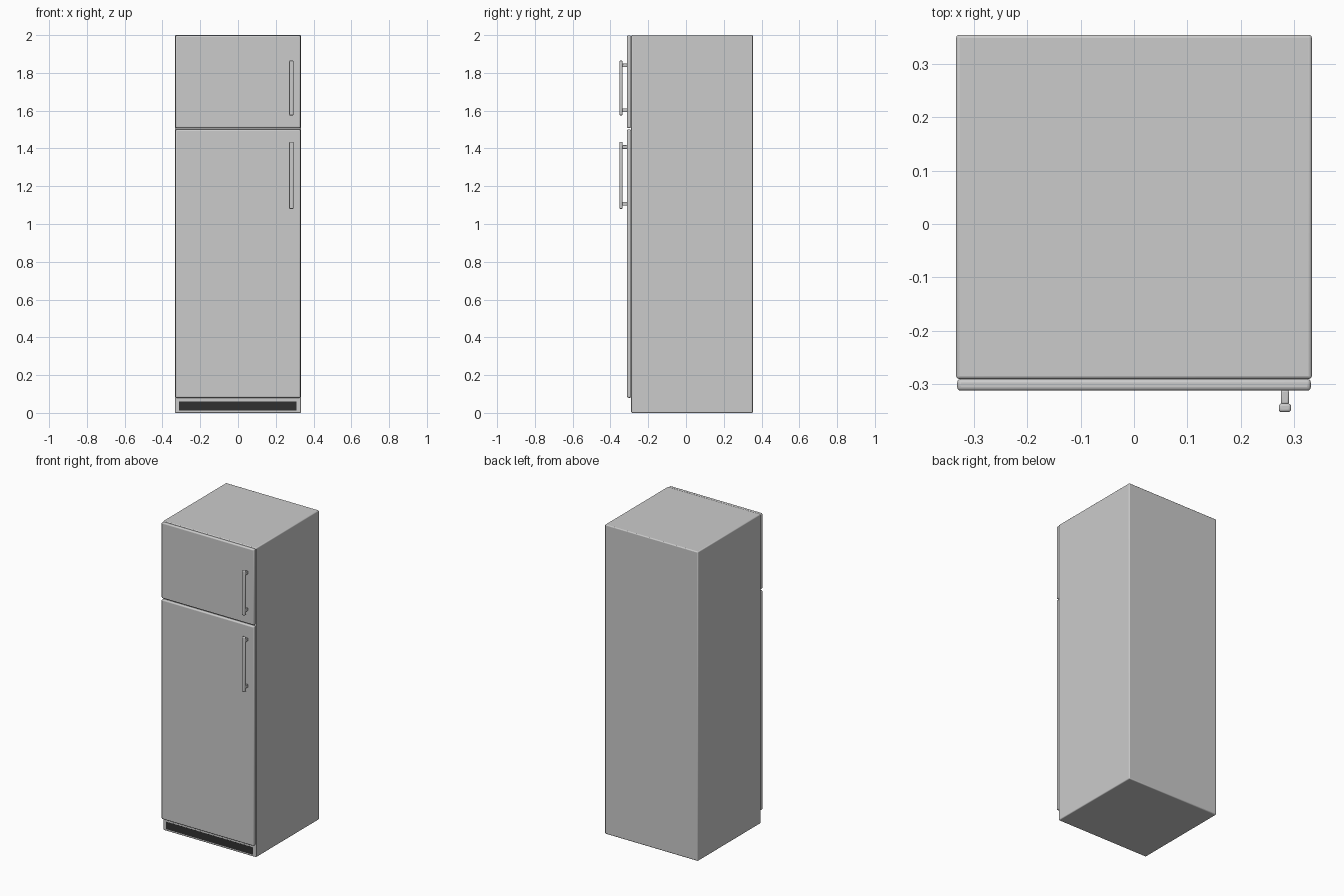
import bpy

if "Cube" in bpy.data.objects:
    bpy.data.objects.remove(bpy.data.objects["Cube"])


def box(name, x, y, z, bevel=0.0, segments=3):
    """Bevelled box from (min, max) ranges on each axis."""
    lo, hi = zip(x, y, z)
    bpy.ops.mesh.primitive_cube_add(size=1, location=[(a + b) / 2 for a, b in zip(lo, hi)])
    ob = bpy.context.object
    ob.name = name
    ob.scale = [b - a for a, b in zip(lo, hi)]
    bpy.ops.object.transform_apply(location=False, rotation=False, scale=True)
    if bevel:
        mod = ob.modifiers.new("Bevel", 'BEVEL')
        mod.width = bevel
        mod.segments = segments
        bpy.ops.object.shade_smooth_by_angle()
    return ob


# Cabinet
box("cabinet", (-0.333, 0.333), (-0.290, 0.354), (0, 2), 0.006)

# Dark ventilation grille in the plinth
grille = box("plinth_grille", (-0.312, 0.310), (-0.2905, -0.285), (0.012, 0.060))
dark = bpy.data.materials.new("dark_grille")
dark.diffuse_color = (0.03, 0.03, 0.03, 1)
dark.use_nodes = True
dark.node_tree.nodes["Principled BSDF"].inputs["Base Color"].default_value = dark.diffuse_color
grille.data.materials.append(dark)

# Doors, each with a bar handle on two stand-offs
doors = [
    ("freezer", (1.508, 1.998), (1.575, 1.865), (1.602, 1.840)),
    ("fridge", (0.080, 1.500), (1.080, 1.435), (1.107, 1.407)),
]
for label, door_z, bar_z, post_z in doors:
    box(label + "_door", (-0.331, 0.331), (-0.312, -0.290), door_z, 0.007)
    box(label + "_handle_bar", (0.271, 0.294), (-0.352, -0.336), bar_z, 0.005)
    for i, z in enumerate(post_z):
        box(f"{label}_handle_post_{i + 1}", (0.275, 0.290), (-0.337, -0.311),
            (z - 0.010, z + 0.010), 0.003, 2)
